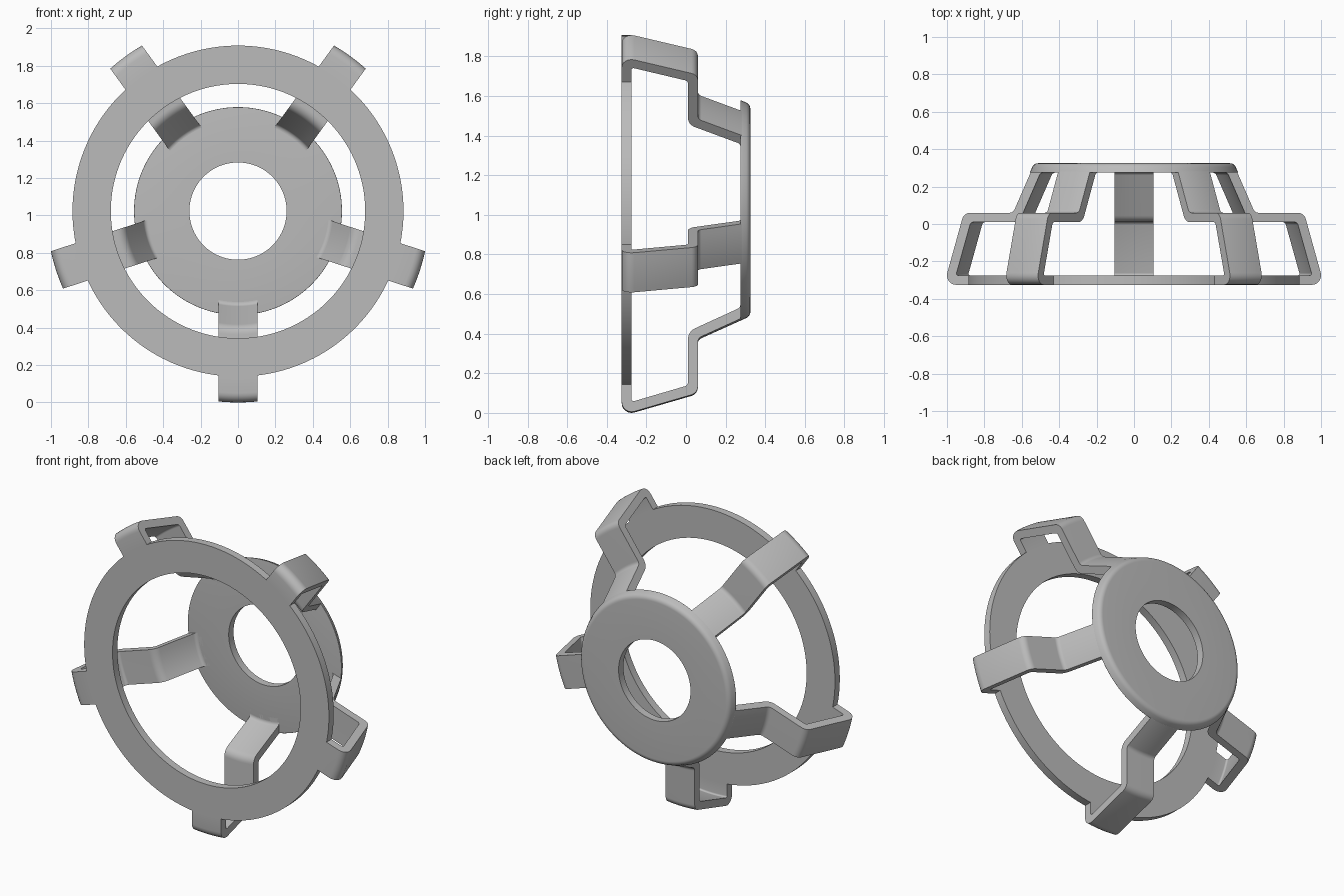
import bpy, bmesh
from math import sin, cos, tan, pi, radians, sqrt
from mathutils import Vector

cube = bpy.data.objects.get("Cube")
if cube:
    bpy.data.objects.remove(cube, do_unlink=True)

AXIS_Z = 1.023      # height of the hub axis
HALF_WIDTH = 0.105  # half the width of an arm

grey = bpy.data.materials.new("plain_grey")
grey.use_nodes = True
grey.diffuse_color = (0.5, 0.5, 0.5, 1)
grey.node_tree.nodes["Principled BSDF"].inputs["Base Color"].default_value = (0.5, 0.5, 0.5, 1)


def fillet(corners, steps=6):
    """Round a path of (y, radius, fillet size) corners into points."""
    pts = [Vector(c[:2]) for c in corners]
    out = [pts[0]]
    for before, p, after, corner in zip(pts, pts[1:], pts[2:], corners[1:]):
        u, v = (before - p).normalized(), (after - p).normalized()
        half, size = u.angle(v) / 2, corner[2]
        reach = size / tan(half)
        centre = p + (u + v).normalized() * (size / sin(half))
        a = (p + u * reach - centre).normalized()
        b = (p + v * reach - centre).normalized()
        for i in range(steps + 1):
            out.append(centre + a.slerp(b, i / steps).normalized() * size)
    return out + [pts[-1]]


def finish(bm, name):
    bmesh.ops.recalc_face_normals(bm, faces=bm.faces)
    mesh = bpy.data.meshes.new(name)
    bm.to_mesh(mesh)
    bm.free()
    mesh.materials.append(grey)
    obj = bpy.data.objects.new(name, mesh)
    bpy.context.collection.objects.link(obj)
    bpy.ops.object.select_all(action='DESELECT')
    obj.select_set(True)
    bpy.context.view_layer.objects.active = obj
    bpy.ops.object.shade_smooth_by_angle(angle=radians(30))


def revolve(name, profile, segments=120):
    """Closed (y, radius) profile turned about the hub axis."""
    bm = bmesh.new()
    rings = [[bm.verts.new((r * cos(a), y, AXIS_Z + r * sin(a))) for y, r in profile]
             for a in (2 * pi * i / segments for i in range(segments))]
    for i in range(segments):
        p, q = rings[i - 1], rings[i]
        for j in range(len(profile)):
            bm.faces.new((p[j - 1], p[j], q[j], q[j - 1]))
    finish(bm, name)


def arm(name, angle, outer, inner, steps=8):
    """Straight-sided slice of a revolved bent strip."""
    bm = bmesh.new()
    along, across = Vector((cos(angle), 0, sin(angle))), Vector((-sin(angle), 0, cos(angle)))
    loop = outer + inner[::-1]
    slices = []
    for k in range(steps + 1):
        s = HALF_WIDTH * (2 * k / steps - 1)
        slices.append([bm.verts.new(along * sqrt(r * r - s * s) + across * s
                                    + Vector((0, y, AXIS_Z))) for y, r in loop])
    n = len(loop)
    for p, q in zip(slices, slices[1:]):
        for j in range(n):
            bm.faces.new((p[j - 1], p[j], q[j], q[j - 1]))
    for end in (slices[0], slices[-1]):
        for j in range(len(outer) - 1):
            bm.faces.new((end[j], end[j + 1], end[n - 2 - j], end[n - 1 - j]))
    finish(bm, name)


# Large front ring
revolve("front_ring", [(-0.325, 0.68), (-0.325, 0.885), (-0.275, 0.885), (-0.275, 0.68)])

# Small back disc with a round hole and a softened tapered rim
revolve("back_disc", fillet([(0.275, 0.26), (0.275, 0.557, 0.002), (0.325, 0.535, 0.035),
                             (0.325, 0.26)]))

# Five stepped arms joining the ring to the disc
outer_path = fillet([(-0.325, 0.883), (-0.325, 1.0395, 0.05), (0.06, 0.928, 0.045),
                     (0.06, 0.654, 0.03), (0.28, 0.555, 0.002), (0.285, 0.46)])
inner_path = fillet([(-0.275, 0.883), (-0.275, 0.973, 0.01), (0.01, 0.89, 0.02),
                     (0.01, 0.621, 0.06), (0.275, 0.502, 0.025), (0.275, 0.46)])
for i in range(5):
    arm(f"arm_{i + 1}", radians(-90 + 72 * i), outer_path, inner_path)
